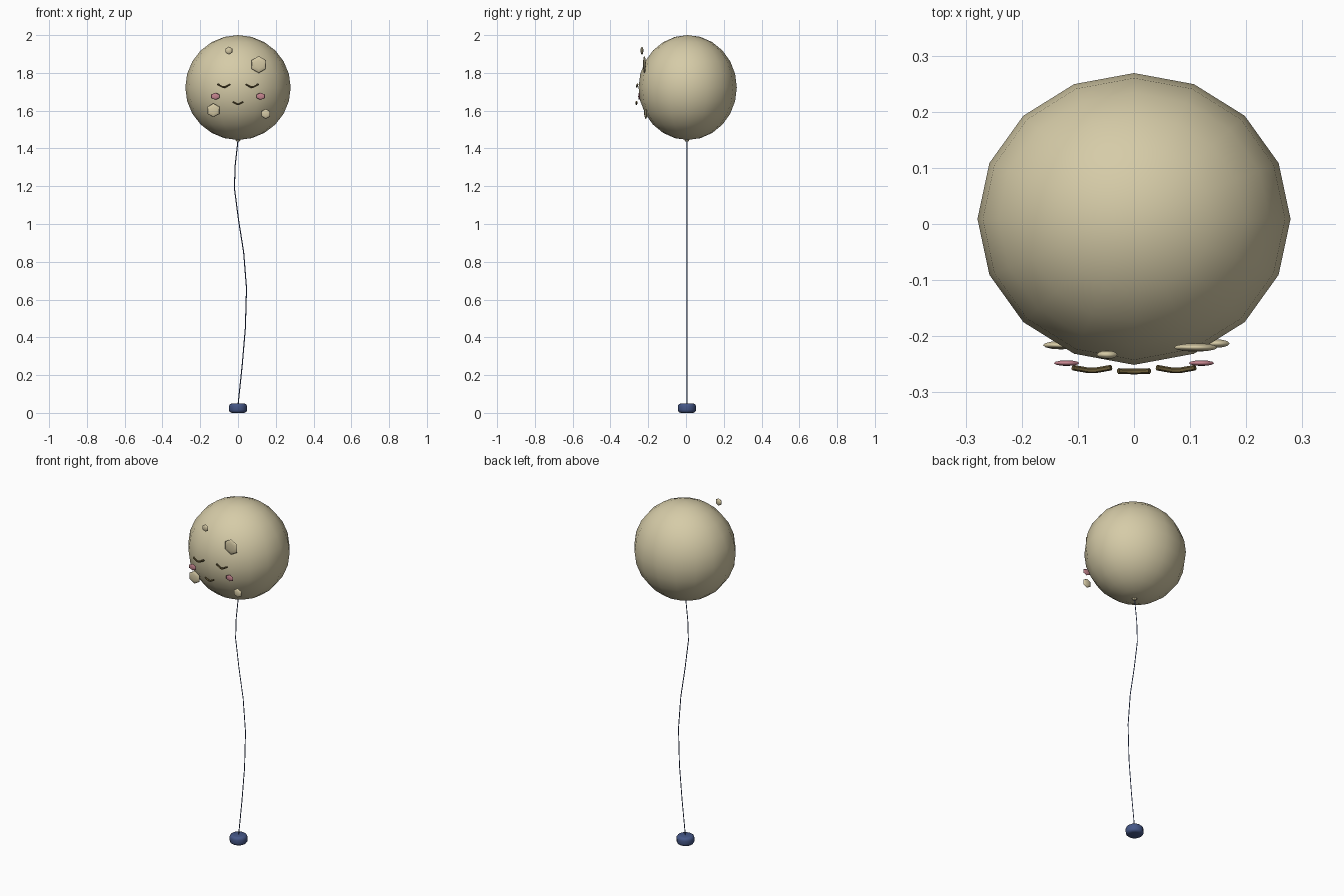
import bpy
import bmesh
from math import radians
from mathutils import Matrix, Vector

cube = bpy.data.objects.get("Cube")
if cube:
    bpy.data.objects.remove(cube, do_unlink=True)


def material(name, rgb):
    mat = bpy.data.materials.new(name)
    mat.use_nodes = True
    color = (*rgb, 1)
    mat.diffuse_color = color
    bsdf = next(n for n in mat.node_tree.nodes if n.type == "BSDF_PRINCIPLED")
    bsdf.inputs["Base Color"].default_value = color
    return mat


TAN = material("pale tan", (0.67, 0.60, 0.39))
SAND = material("sand", (0.66, 0.58, 0.37))
PINK = material("blush pink", (0.55, 0.23, 0.27))
BROWN = material("olive brown", (0.15, 0.11, 0.04))
NAVY = material("navy blue", (0.06, 0.095, 0.24))
AXIS_Y = 0.009
STRING_Y = 0.005


def finish(name, bm, mat):
    mesh = bpy.data.meshes.new(name)
    bm.to_mesh(mesh)
    bm.free()
    mesh.materials.append(mat)
    for face in mesh.polygons:
        face.use_smooth = True
    obj = bpy.data.objects.new(name, mesh)
    bpy.context.collection.objects.link(obj)
    return obj


def keep_sharp_edges(obj, angle):
    bpy.ops.object.select_all(action="DESELECT")
    obj.select_set(True)
    bpy.context.view_layer.objects.active = obj
    bpy.ops.object.shade_smooth_by_angle(angle=radians(angle))


def ellipsoid(name, center, radii, mat, segments, rings, facing_front=False):
    bm = bmesh.new()
    bmesh.ops.create_uvsphere(bm, u_segments=segments, v_segments=rings, radius=1)
    if facing_front:
        bmesh.ops.rotate(bm, verts=bm.verts, matrix=Matrix.Rotation(radians(90), 3, "X"))
    bmesh.ops.scale(bm, verts=bm.verts, vec=Vector(radii))
    bmesh.ops.translate(bm, verts=bm.verts, vec=Vector(center))
    return finish(name, bm, mat)


def tube(name, points, radius, mat, resolution):
    curve = bpy.data.curves.new(name, "CURVE")
    curve.dimensions = "3D"
    curve.bevel_depth = radius
    curve.bevel_resolution = resolution
    curve.use_fill_caps = True
    spline = curve.splines.new("POLY")
    spline.points.add(len(points) - 1)
    for point, co in zip(spline.points, points):
        point.co = (*co, 1)
    curve.materials.append(mat)
    obj = bpy.data.objects.new(name, curve)
    bpy.context.collection.objects.link(obj)
    bpy.ops.object.select_all(action="DESELECT")
    obj.select_set(True)
    bpy.context.view_layer.objects.active = obj
    bpy.ops.object.convert(target="MESH")
    keep_sharp_edges(obj, 50)


# Balloon
ellipsoid("balloon", (0, AXIS_Y, 1.7225), (0.279, 0.26, 0.2775), TAN, 16, 12)

# Knot under the balloon
bm = bmesh.new()
bmesh.ops.create_cone(bm, cap_ends=True, segments=8, radius1=0.009, radius2=0.018,
                      depth=0.016, matrix=Matrix.Translation((0, STRING_Y, 1.446)))
keep_sharp_edges(finish("knot", bm, SAND), 30)

# Flat spots floating on the front
spots = [(0.11, -0.22, 1.844, 0.045), (-0.048, -0.233, 1.918, 0.021),
         (-0.13, -0.216, 1.602, 0.037), (0.147, -0.213, 1.583, 0.027)]
for i, (x, y, z, r) in enumerate(spots):
    ellipsoid(f"spot_{i + 1}", (x, y, z), (r, 0.0075, r), SAND, 6, 6, True)

# Cheeks
for side, sign in (("left", 1), ("right", -1)):
    ellipsoid(f"{side}_cheek", (sign * 0.12, -0.248, 1.676), (0.026, 0.005, 0.019),
              PINK, 6, 6, True)


# Sleepy eyes and mouth, each a shallow bent bar
def smile(name, x, z, half_width, rise, bow, y):
    points = [(x + t * half_width, y + bow * abs(t), z + rise * abs(t))
              for t in (-1, -0.2, 0.2, 1)]
    tube(name, points, 0.005, BROWN, 1)


smile("left_eye", 0.075, 1.722, 0.034, 0.018, 0.006, -0.262)
smile("right_eye", -0.075, 1.722, 0.034, 0.018, 0.006, -0.262)
smile("mouth", 0, 1.632, 0.028, 0.014, 0.001, -0.263)

# String with a gentle wave
path = [(0, 0.04), (0.022, 0.25), (0.039, 0.45), (0.045, 0.66), (0.03, 0.85),
        (0.003, 1.02), (-0.019, 1.19), (-0.015, 1.31), (0, 1.445)]
tube("string", [(x, STRING_Y, z) for x, z in path], 0.0028, NAVY, 0)

# Weight with rounded rims
bm = bmesh.new()
bmesh.ops.create_cone(bm, cap_ends=True, segments=12, radius1=0.048, radius2=0.048,
                      depth=0.05, matrix=Matrix.Translation((0, STRING_Y, 0.025)))
rims = [e for e in bm.edges if abs(e.verts[0].co.z - e.verts[1].co.z) < 0.001]
bmesh.ops.bevel(bm, geom=rims, offset=0.016, segments=3, profile=0.5, affect="EDGES")
keep_sharp_edges(finish("weight", bm, NAVY), 40)
